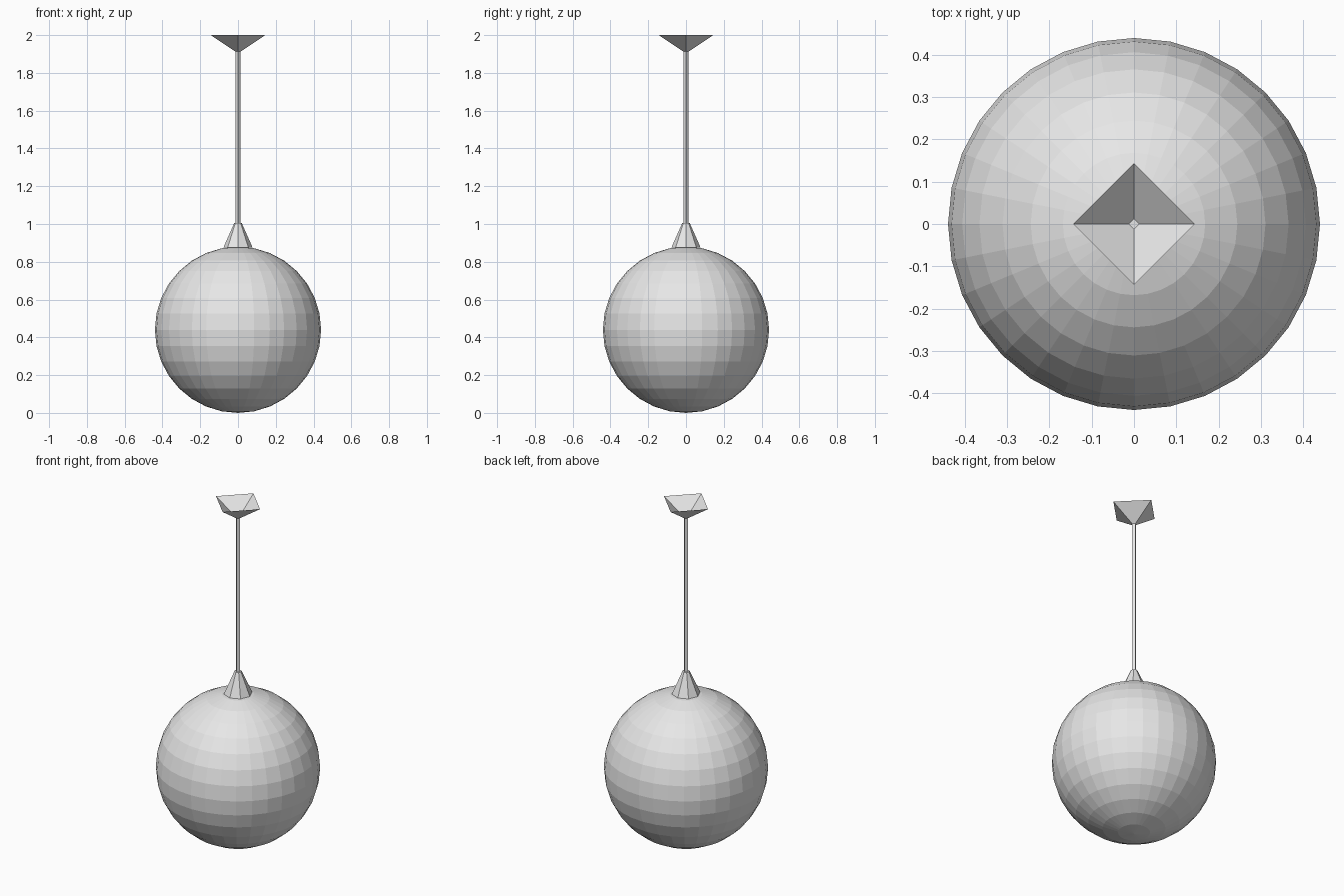
import bpy, bmesh, math

cube = bpy.data.objects.get("Cube")
if cube:
    bpy.data.objects.remove(cube, do_unlink=True)

grey = bpy.data.materials.new("light_grey")
grey.use_nodes = True
GREY = (0.8, 0.8, 0.8, 1.0)
grey.diffuse_color = GREY
grey.node_tree.nodes["Principled BSDF"].inputs["Base Color"].default_value = GREY


def add_part(name, bm):
    mesh = bpy.data.meshes.new(name)
    bm.to_mesh(mesh)
    bm.free()
    mesh.materials.append(grey)
    obj = bpy.data.objects.new(name, mesh)
    bpy.context.collection.objects.link(obj)
    return obj


def add_tube(name, sides, profile, close_bottom=False, close_top=False):
    """Flat-sided turned part from (radius, height) pairs, bottom to top."""
    bm = bmesh.new()
    angles = [math.tau * i / sides for i in range(sides)]
    rings = [[bm.verts.new((r * math.cos(a), r * math.sin(a), z)) for a in angles]
             for r, z in profile]
    for low, high in zip(rings, rings[1:]):
        for i in range(sides):
            j = (i + 1) % sides
            bm.faces.new((low[i], low[j], high[j], high[i]))
    if close_bottom:
        bm.faces.new(rings[0][::-1])
    if close_top:
        bm.faces.new(rings[-1])
    return add_part(name, bm)


# Faceted globe shade
RADIUS = 0.44
globe = bmesh.new()
bmesh.ops.create_uvsphere(globe, u_segments=32, v_segments=16, radius=RADIUS)
add_part("globe_shade", globe).location.z = RADIUS

# Tapered holder on top of the globe
add_tube("globe_holder", 8, [(0.077, 0.876), (0.02, 1.005)], close_bottom=True, close_top=True)

# Thin square rod
add_tube("hanging_rod", 4, [(0.013, 1.0), (0.013, 1.915)], close_bottom=True, close_top=True)

# Ceiling canopy, open at the top
add_tube("ceiling_canopy", 4, [(0.013, 1.912), (0.144, 2.0)])
